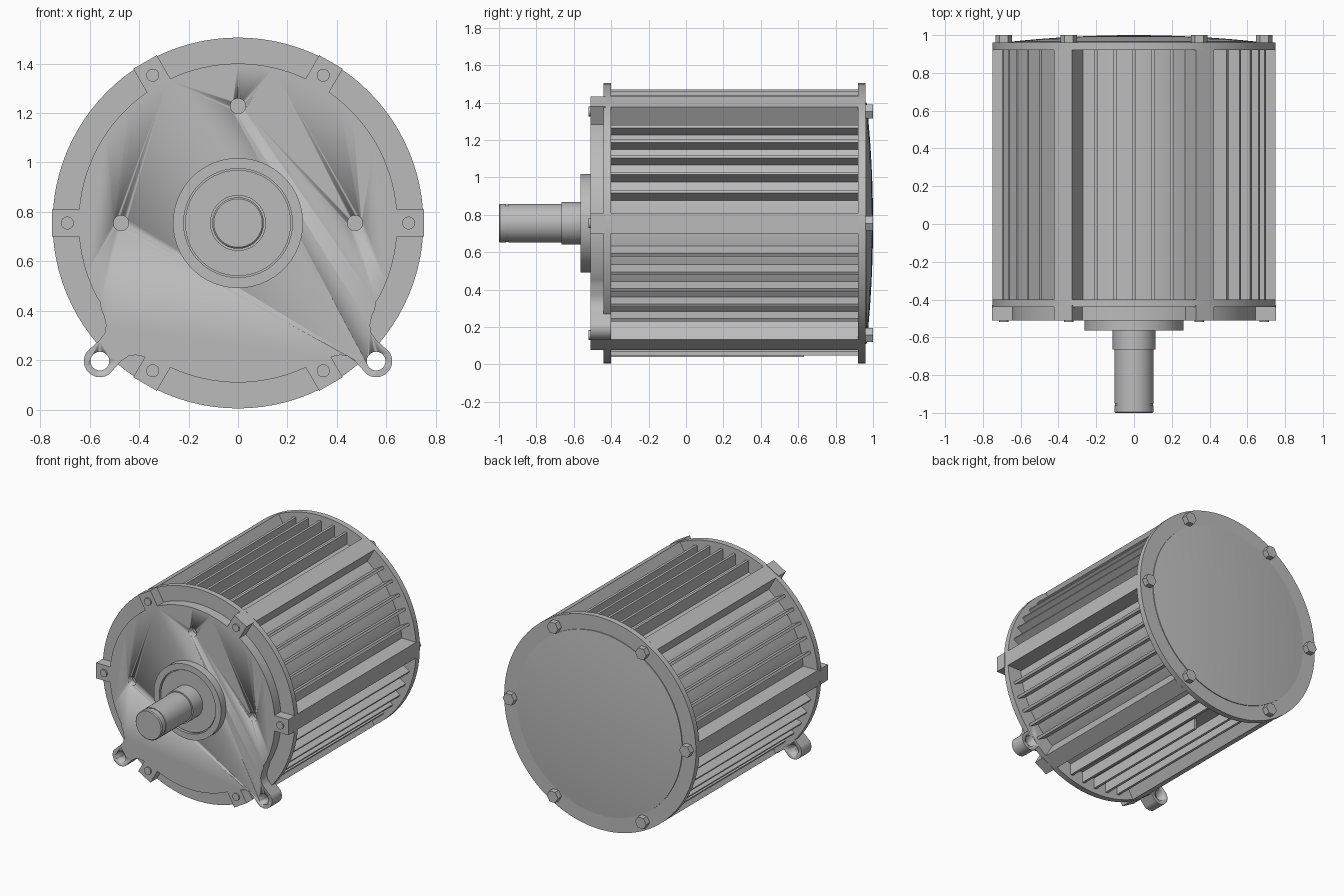
import bpy, bmesh, math
from math import cos, sin, radians, pi, sqrt

cube = bpy.data.objects.get("Cube")
if cube:
    bpy.data.objects.remove(cube, do_unlink=True)

AXIS = 0.755      # height of the shaft axis
CORE, FIN, BAR, FLANGE = 0.64, 0.715, 0.75, 0.75
FRONT, BACK = -0.40, 0.92   # ends of the finned casing

grey = bpy.data.materials.new("cast grey metal")
grey.use_nodes = True
grey.diffuse_color = (0.5, 0.5, 0.5, 1)
grey.node_tree.nodes["Principled BSDF"].inputs["Base Color"].default_value = (0.5, 0.5, 0.5, 1)


def finish(name, bm):
    bmesh.ops.recalc_face_normals(bm, faces=bm.faces)
    mesh = bpy.data.meshes.new(name)
    bm.to_mesh(mesh)
    bm.free()
    mesh.materials.append(grey)
    ob = bpy.data.objects.new(name, mesh)
    ob.location.z = AXIS
    bpy.context.collection.objects.link(ob)
    bpy.ops.object.select_all(action='DESELECT')
    ob.select_set(True)
    bpy.context.view_layer.objects.active = ob
    bpy.ops.object.shade_smooth_by_angle(angle=radians(30))
    return ob


def add_prism(bm, outline, y0, y1):
    """Extrude an (x, z) outline along y."""
    a = [bm.verts.new((x, y0, z)) for x, z in outline]
    b = [bm.verts.new((x, y1, z)) for x, z in outline]
    bm.faces.new(a)
    bm.faces.new(b[::-1])
    for i in range(len(a)):
        j = (i + 1) % len(a)
        bm.faces.new((a[i], b[i], b[j], a[j]))


def prisms(name, items):
    bm = bmesh.new()
    for item in items:
        add_prism(bm, *item)
    return finish(name, bm)


def lathe(name, profile, n=96):
    """Turn an (r, y) profile that starts and ends on the axis."""
    bm = bmesh.new()
    rings = []
    for r, y in profile:
        if r == 0:
            rings.append([bm.verts.new((0, y, 0))] * n)
        else:
            rings.append([bm.verts.new((r * cos(2 * pi * i / n), y, r * sin(2 * pi * i / n)))
                          for i in range(n)])
    for p, q in zip(rings, rings[1:]):
        for i in range(n):
            j = (i + 1) % n
            bm.faces.new(dict.fromkeys((p[i], q[i], q[j], p[j])))
    return finish(name, bm)


def arc(r, a0, a1, n, cx=0, cz=0):
    return [(cx + r * cos(radians(a0 + (a1 - a0) * i / n)),
             cz + r * sin(radians(a0 + (a1 - a0) * i / n))) for i in range(n + 1)]


def circle(r, cx=0, cz=0, n=24):
    return arc(r, 0, 360, n, cx, cz)[:-1]


def turn(points, deg):
    c, s = cos(radians(deg)), sin(radians(deg))
    return [(x * c - z * s, x * s + z * c) for x, z in points]


def block(s0, s1, t, half):
    return [(s0, t - half), (s1, t - half), (s1, t + half), (s0, t + half)]


sixths = range(0, 360, 60)

# Casing core and end flanges
lathe("casing_core", [(0, FRONT), (CORE, FRONT), (CORE, BACK), (0, BACK)])
lathe("front_flange", [(0, -0.44), (FLANGE, -0.44), (FLANGE, FRONT), (0, FRONT)])
lathe("back_flange", [(0, BACK), (FLANGE, BACK), (FLANGE, 0.96), (0, 0.96)])

# Six heavy bars that carry the bolts
prisms("casing_bars", [(turn(block(0.6, BAR, 0, 0.055), a), FRONT, BACK) for a in sixths])

# Five parallel fins between each pair of bars; the lowest one is shortened
fins = []
for a in sixths:
    for k in range(-2, 3):
        t = k * 0.1
        end = 0.63 if (a + 30 == 270 and k == 0) else BACK
        fins.append((turn(block(0.58, sqrt(FIN ** 2 - t * t), t, 0.009), a + 30), FRONT, end))
prisms("cooling_fins", fins)

# Front cover: a disc with two flared mounting ears
flare = [(0.62, 0.17), (0.636, 0.148), (0.65, 0.115), (0.67, 0.085), (0.695, 0.067), (0.73, 0.061)]
ear = [(u, -v) for u, v in flare] + arc(0.065, -80, 80, 20, 0.79) + flare[::-1]
ear = turn(ear, -45)
left_to_right = [(-x, z) for x, z in reversed(ear)]
outline = ear + arc(0.645, -28, 208, 72) + left_to_right + arc(0.645, 242, 298, 18)
cover = prisms("front_cover", [(outline, -0.51, FRONT)])

# Holes in the cover and ears
ear_c = 0.79 * sqrt(0.5)
holes = [(circle(0.038, s * ear_c, -ear_c), -0.6, -0.3) for s in (-1, 1)]
holes += [(circle(0.031, *turn([(0.473, 0)], a)[0]), -0.6, -0.46) for a in (0, 90, 180)]
cutter = prisms("hole_cutter", holes)
cutter.hide_render = True
cut = cover.modifiers.new("holes", 'BOOLEAN')
cut.object = cutter
cut.operation = 'DIFFERENCE'
cut.solver = 'EXACT'
bpy.context.view_layer.objects.active = cover
bpy.ops.object.modifier_apply(modifier=cut.name)
bpy.data.objects.remove(cutter, do_unlink=True)

# Bolt pads and bolts
prisms("bolt_pads", [(turn(block(0.635, 0.752, 0, 0.055), a), -0.51, -0.43) for a in sixths])
prisms("front_bolts", [(turn(circle(0.026, 0.69, 0), a), -0.52, -0.5) for a in sixths])
prisms("back_bolts", [(turn(circle(0.044, 0.69, 0, 6), a), 0.95, 1.0) for a in sixths])

# Bearing hub with a shallow recess
lathe("bearing_hub", [(0, -0.5), (0.263, -0.5), (0.263, -0.565), (0.22, -0.565),
                      (0.22, -0.545), (0.214, -0.545), (0.214, -0.555), (0, -0.555)])

# Stepped shaft with a retaining groove near the tip
lathe("shaft", [(0, -1), (0.098, -1), (0.104, -0.994), (0.104, -0.962), (0.1, -0.962),
                (0.1, -0.95), (0.104, -0.95), (0.104, -0.665), (0.113, -0.665),
                (0.113, -0.5), (0, -0.5)], 64)

# Domed back cover
dome = [(0.645 * (1 - i / 10), 0.966 + 0.034 * (1 - (1 - i / 10) ** 2)) for i in range(10)]
lathe("back_cover", [(0, 0.95), (0.645, 0.95)] + dome + [(0, 1.0)])
